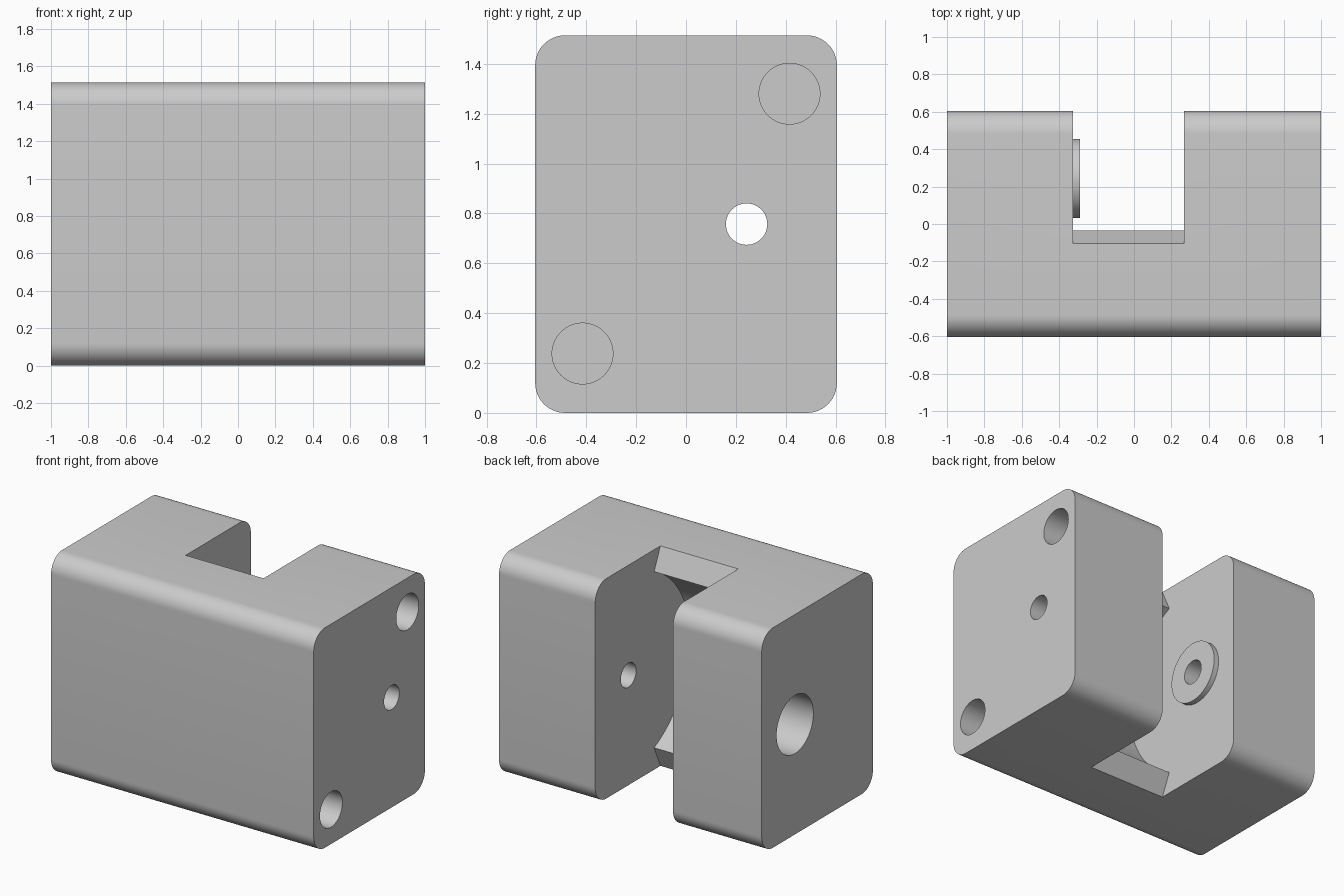
import bpy, bmesh, math

cube = bpy.data.objects.get("Cube")
if cube:
    bpy.data.objects.remove(cube, do_unlink=True)

grey = bpy.data.materials.new("light grey")
grey.use_nodes = True
grey.diffuse_color = (0.6, 0.6, 0.6, 1)
grey.node_tree.nodes["Principled BSDF"].inputs["Base Color"].default_value = (0.6, 0.6, 0.6, 1)

HEIGHT, HALF_Y, CORNER = 1.514, 0.605, 0.12
AXLE_Y, AXLE_Z = 0.243, HEIGHT / 2
SLOT = (-0.325, 0.268)


def arc(cy, cz, r, start, end, n):
    """Points of an arc in the y-z plane, angles in radians."""
    return [(cy + r * math.cos(start + (end - start) * i / n),
             cz + r * math.sin(start + (end - start) * i / n)) for i in range(n + 1)]


def prism(name, points, x0, x1):
    """Extrude a y-z outline along x."""
    bm = bmesh.new()
    face = bm.faces.new([bm.verts.new((x0, y, z)) for y, z in points])
    grown = bmesh.ops.extrude_face_region(bm, geom=[face])["geom"]
    bmesh.ops.translate(bm, vec=(x1 - x0, 0, 0),
                        verts=[g for g in grown if isinstance(g, bmesh.types.BMVert)])
    bmesh.ops.recalc_face_normals(bm, faces=bm.faces)
    mesh = bpy.data.meshes.new(name)
    bm.to_mesh(mesh)
    bm.free()
    mesh.materials.append(grey)
    obj = bpy.data.objects.new(name, mesh)
    bpy.context.collection.objects.link(obj)
    return obj


def rod(name, y, z, r, x0, x1, n=64):
    return prism(name, arc(y, z, r, 0, 2 * math.pi, n)[:-1], x0, x1)


def cut(target, cutter):
    mod = target.modifiers.new("cut", "BOOLEAN")
    mod.operation, mod.solver, mod.object = "DIFFERENCE", "EXACT", cutter
    bpy.ops.object.select_all(action="DESELECT")
    bpy.context.view_layer.objects.active = target
    target.select_set(True)
    bpy.ops.object.modifier_apply(modifier=mod.name)


# Block with rounded long edges
outline = []
for i, (sy, top) in enumerate([(1, 1), (-1, 1), (-1, 0), (1, 0)]):
    cy = sy * (HALF_Y - CORNER)
    cz = HEIGHT - CORNER if top else CORNER
    outline += arc(cy, cz, CORNER, i * math.pi / 2, (i + 1) * math.pi / 2, 12)
block = prism("block", outline, -1, 1)

# Wheel slot: radial flanks at top and bottom, round pocket between them
flank = math.atan2(AXLE_Z, AXLE_Y + 0.105)
pocket = arc(AXLE_Y, AXLE_Z, 0.667, math.pi - flank, math.pi + flank, 48)
reach = 0.95
ends = [(AXLE_Y - reach * math.cos(flank), AXLE_Z + s * reach * math.sin(flank)) for s in (1, -1)]
slot_outline = [(0.8, ends[0][1]), ends[0]] + pocket + [ends[1], (0.8, ends[1][1])]

# Raised ring around the axle on the slot wall
ring = rod("axle_ring", AXLE_Y, AXLE_Z, 0.212, SLOT[0] - 0.003, SLOT[0] + 0.037)

cutters = [
    prism("slot_cutter", slot_outline, *SLOT),
    rod("axle_head_cutter", AXLE_Y, AXLE_Z, 0.2, -1.1, -0.5),
    rod("upper_socket_cutter", 0.415, 1.28, 0.122, 0.55, 1.1),
    rod("lower_socket_cutter", -0.415, 0.238, 0.122, 0.55, 1.1),
]
bore = rod("axle_bore_cutter", AXLE_Y, AXLE_Z, 0.083, -1.2, 1.2, 48)
for cutter in cutters + [bore]:
    cutter.hide_render = True
    cut(block, cutter)
cut(ring, bore)
for cutter in cutters + [bore]:
    bpy.data.objects.remove(cutter, do_unlink=True)

# Smooth curved walls, crisp edges
for obj in (block, ring):
    bpy.ops.object.select_all(action="DESELECT")
    bpy.context.view_layer.objects.active = obj
    obj.select_set(True)
    bpy.ops.object.shade_smooth_by_angle(angle=math.radians(30))
